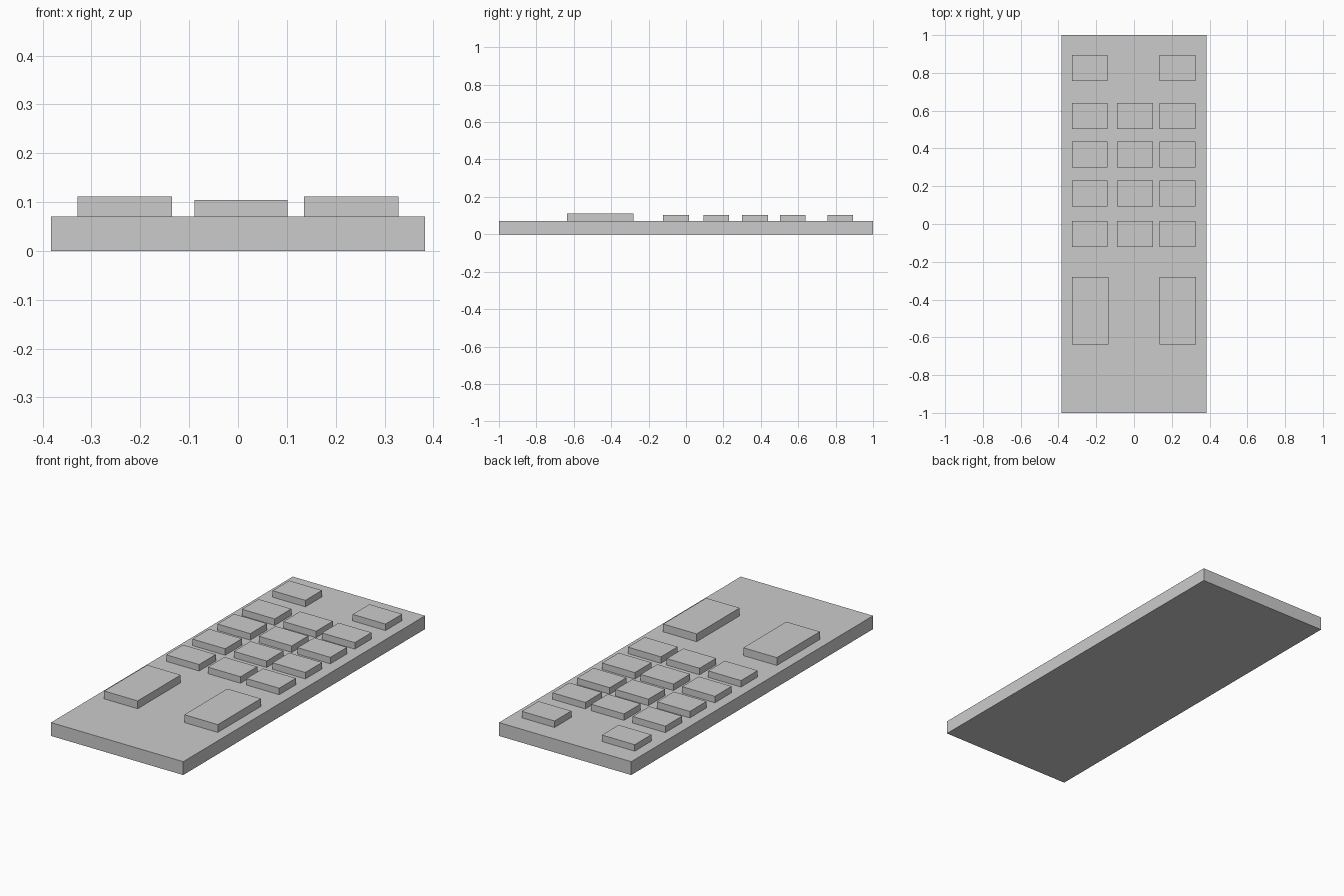
import bpy

if "Cube" in bpy.data.objects:
    bpy.data.objects.remove(bpy.data.objects["Cube"])

BODY_TOP = 0.07


def box(name, x, y, z):
    """Add a box from (min, max) ranges on each axis."""
    ranges = (x, y, z)
    bpy.ops.mesh.primitive_cube_add(size=1, location=[(a + b) / 2 for a, b in ranges])
    ob = bpy.context.object
    ob.name = name
    ob.scale = [b - a for a, b in ranges]
    bpy.ops.object.transform_apply(location=False, rotation=False, scale=True)
    return ob


# Flat slab of the remote control
box("body", (-0.383, 0.383), (-1, 1), (0, BODY_TOP))

# Small keys: corner pair at the far end, then a 3 x 4 keypad
key_columns = {"left": -0.234, "middle": 0.006, "right": 0.23}
key_w, key_d, key_top = 0.19, 0.138, 0.104


def key(name, x, y):
    box(name, (x - key_w / 2, x + key_w / 2), (y - key_d / 2, y + key_d / 2),
        (BODY_TOP, key_top))


for side in ("left", "right"):
    key(f"corner_key_{side}", key_columns[side], 0.825)

for row, y in enumerate((0.571, 0.369, 0.162, -0.054), start=1):
    for side, x in key_columns.items():
        key(f"keypad_key_{row}_{side}", x, y)

# Two long, taller rocker buttons near the front
for side, s in (("left", -1), ("right", 1)):
    box(f"rocker_button_{side}", sorted((s * 0.135, s * 0.329)), (-0.637, -0.281),
        (BODY_TOP, 0.111))
